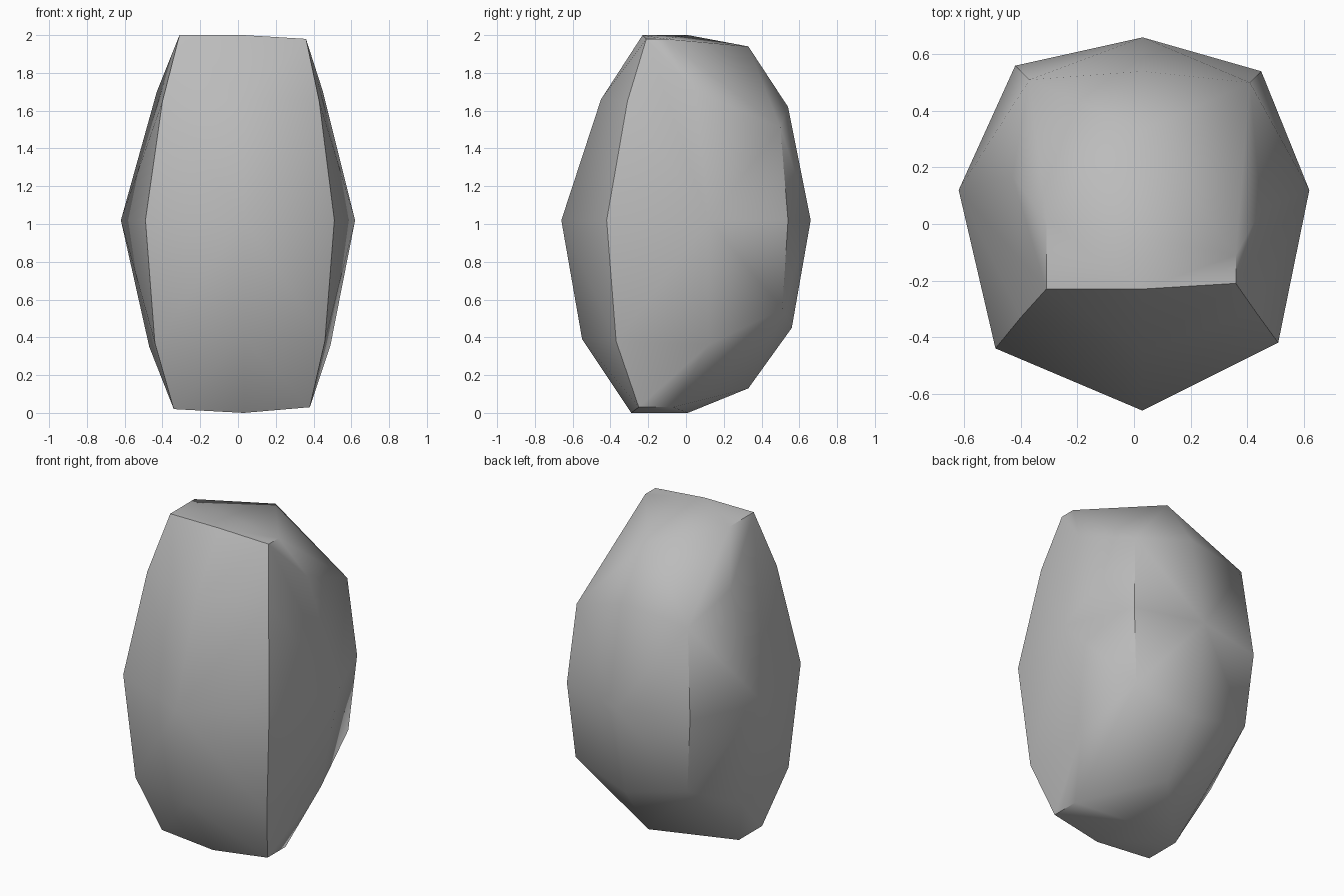
import bpy
import bmesh
import math

default_cube = bpy.data.objects.get("Cube")
if default_cube is not None:
    bpy.data.objects.remove(default_cube, do_unlink=True)


def make_material(name, colour):
    material = bpy.data.materials.new(name)
    material.use_nodes = True
    material.diffuse_color = colour
    shader = material.node_tree.nodes["Principled BSDF"]
    shader.inputs["Base Color"].default_value = colour
    shader.inputs["Roughness"].default_value = .9
    return material


# Upright ridges of the boulder, each listed from bottom to top
ridges = {
    "front": [(.03, -.29, 0), (.03, -.55, .39), (.03, -.66, 1.02),
              (.03, -.45, 1.66), (.03, -.23, 2)],
    "front_left": [(.38, -.25, .03), (.46, -.37, .38), (.51, -.42, 1.02),
                   (.43, -.31, 1.65), (.36, -.21, 1.98)],
    "left": [(.38, -.07, .03), (.49, .12, .36), (.62, .12, 1.02),
             (.45, .05, 1.7), (.36, -.11, 1.98)],
    "back_left": [(.41, .51, .55), (.45, .54, 1.02), (.41, .5, 1.51)],
    "back": [(.03, .33, .13), (.03, .56, .45), (.03, .66, 1.02),
             (.03, .54, 1.62), (.03, .33, 1.94)],
    "back_right": [(-.38, .53, .55), (-.42, .56, 1.02), (-.37, .51, 1.57)],
    "right": [(-.34, -.04, .02), (-.47, .12, .35), (-.62, .12, 1.02),
              (-.43, .17, 1.7), (-.31, .01, 2)],
    "front_right": [(-.34, -.27, .02), (-.44, -.39, .37), (-.49, -.44, 1.02),
                    (-.4, -.33, 1.65), (-.31, -.23, 2)],
    "base_centre": [(.03, .01, 0)],
}


def build_boulder(name, ridge_points, material):
    """Wrap a faceted stone skin around the ridge points."""
    bm = bmesh.new()
    for points in ridge_points.values():
        for point in points:
            bm.verts.new(point)
    hull = bmesh.ops.convex_hull(bm, input=list(bm.verts))
    spare = [item for item in set(hull["geom_interior"] + hull["geom_unused"])
             if isinstance(item, bmesh.types.BMVert) and not item.link_faces]
    bmesh.ops.delete(bm, geom=spare, context="VERTS")
    bmesh.ops.recalc_face_normals(bm, faces=list(bm.faces))
    mesh = bpy.data.meshes.new(name)
    bm.to_mesh(mesh)
    bm.free()
    mesh.materials.append(material)
    boulder = bpy.data.objects.new(name, mesh)
    bpy.context.collection.objects.link(boulder)
    return boulder


# Single tall boulder with soft facets and crisp main ridges
stone = make_material("stone_grey", (.5, .5, .5, 1))
boulder = build_boulder("boulder", ridges, stone)
bpy.ops.object.select_all(action="DESELECT")
boulder.select_set(True)
bpy.context.view_layer.objects.active = boulder
bpy.ops.object.shade_smooth_by_angle(angle=math.radians(42))
